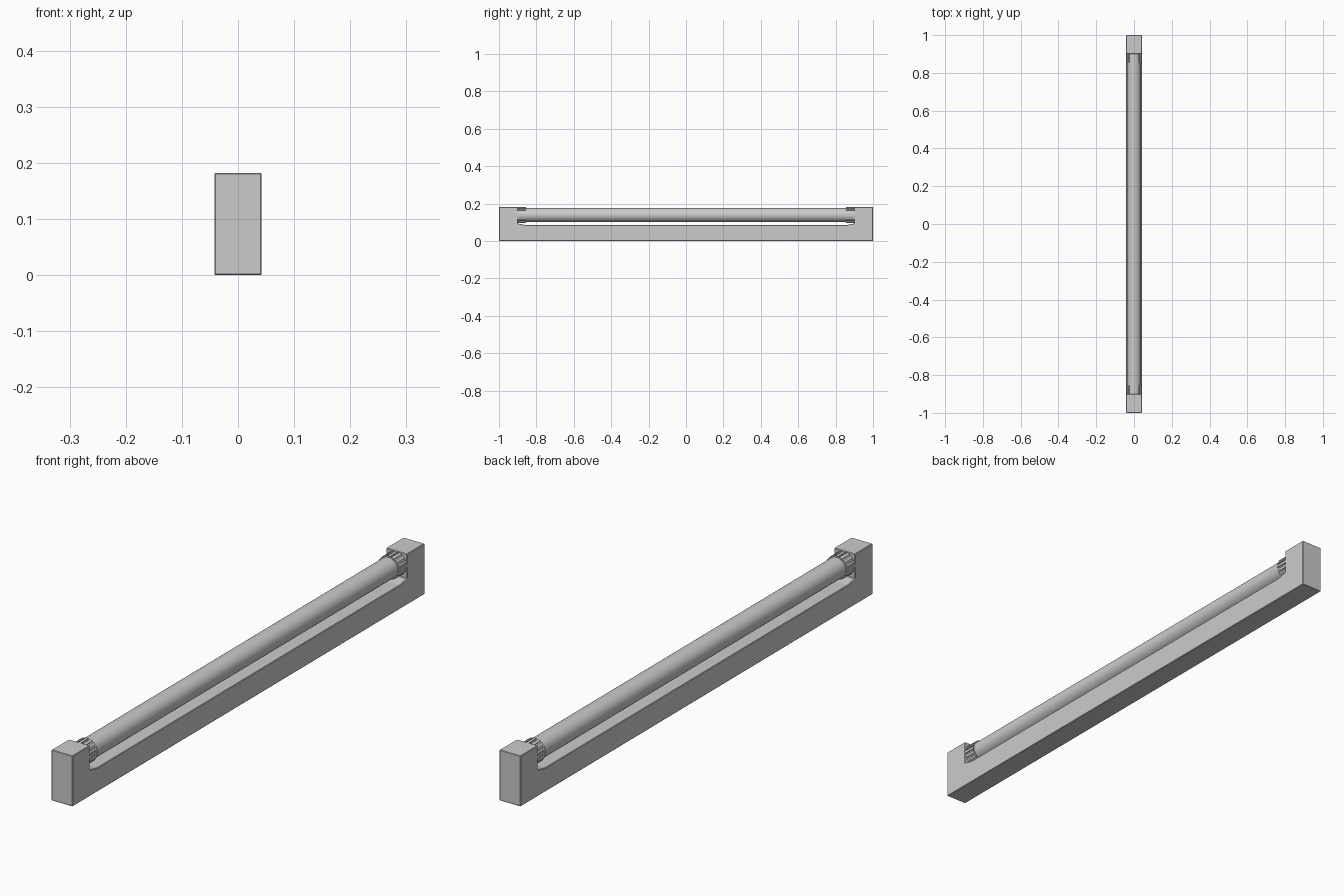
import bpy, bmesh
from math import sin, cos, pi, radians

if "Cube" in bpy.data.objects:
    bpy.data.objects.remove(bpy.data.objects["Cube"])

AXIS_Z, TUBE_R, HALF_W = 0.139, 0.037, 0.042


def extrude_object(name, points, to_3d, start, end):
    """Extrude a closed 2D outline between two positions on one axis."""
    bm = bmesh.new()
    rings = [[bm.verts.new(to_3d(u, v, w)) for u, v in points] for w in (start, end)]
    bm.faces.new(rings[0])
    bm.faces.new(rings[1])
    n = len(points)
    for i in range(n):
        j = (i + 1) % n
        bm.faces.new((rings[0][i], rings[0][j], rings[1][j], rings[1][i]))
    bmesh.ops.recalc_face_normals(bm, faces=bm.faces)
    mesh = bpy.data.meshes.new(name)
    bm.to_mesh(mesh)
    bm.free()
    obj = bpy.data.objects.new(name, mesh)
    bpy.context.collection.objects.link(obj)
    return obj


def along_y(u, v, w):
    return (u, w, AXIS_Z + v)


# Housing: long base with raised end blocks and small sloped feet
half = [(1, 0), (1, 0.182), (0.9, 0.182), (0.9, 0.094), (0.86, 0.086)]
outline = half + [(-y, z) for y, z in reversed(half)]
housing = extrude_object("housing", outline, lambda u, v, w: (w, u, v), -HALF_W, HALF_W)
bevel = housing.modifiers.new("soft_edges", 'BEVEL')
bevel.width = 0.002
bevel.segments = 1
bevel.limit_method = 'ANGLE'
bevel.angle_limit = radians(30)

# Lamp tube
circle = [(TUBE_R * cos(2 * pi * i / 48), TUBE_R * sin(2 * pi * i / 48)) for i in range(48)]
tube = extrude_object("lamp_tube", circle, along_y, -0.905, 0.905)
bpy.context.view_layer.objects.active = tube
tube.select_set(True)
bpy.ops.object.shade_smooth_by_angle(angle=radians(30))

# Ribbed collars holding the tube at each end
teeth = 16
ribbed = []
for i in range(teeth):
    for offset, r in ((-0.3, 0.042), (0.3, 0.042), (0.34, 0.038), (0.66, 0.038)):
        a = 2 * pi * (i + offset) / teeth
        ribbed.append((r * cos(a), r * sin(a)))
for side, name in ((-1, "front_collar"), (1, "back_collar")):
    extrude_object(name, ribbed, along_y, side * 0.855, side * 0.905)
